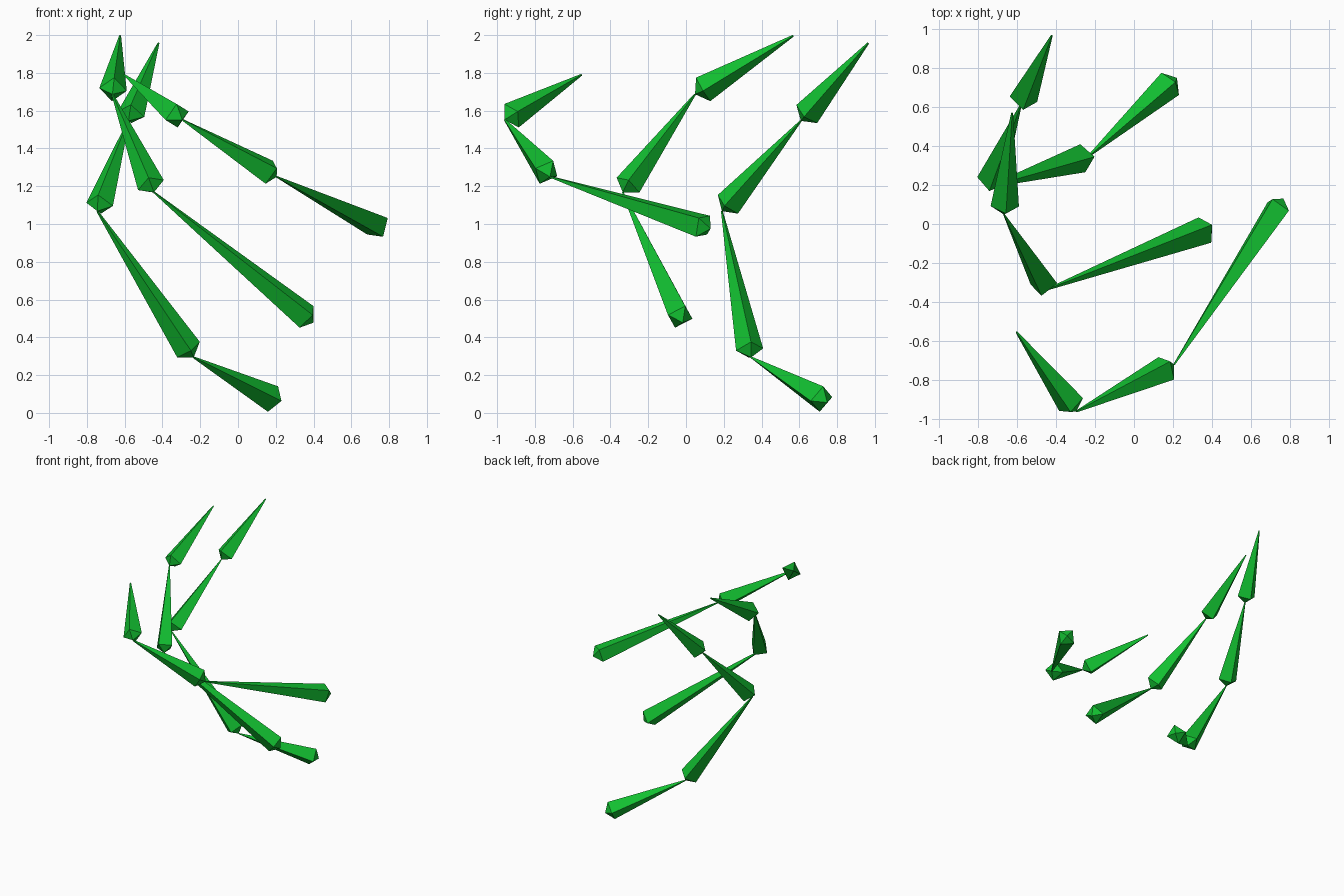
import bpy
import bmesh
from mathutils import Matrix, Vector

RING_RADIUS = 0.073   # half diagonal of the square shoulder
HEAD_HEIGHT = 0.05    # pyramid below the shoulder
TIP_RADIUS = 0.005    # tiny blunt end

default_cube = bpy.data.objects.get("Cube")
if default_cube:
    bpy.data.objects.remove(default_cube, do_unlink=True)

# single flat material
green = bpy.data.materials.new("leaf_green")
green.use_nodes = True
colour = (0.006, 0.52, 0.03, 1.0)
green.diffuse_color = colour
shader = next(n for n in green.node_tree.nodes if n.type == 'BSDF_PRINCIPLED')
shader.inputs["Base Color"].default_value = colour


def make_bone(name, head, tail, corner):
    """Four-sided spike from a pyramid head to a thin tail; corner sets its roll."""
    head, tail, corner = Vector(head), Vector(tail), Vector(corner)
    axis = (tail - head).normalized()
    side = (corner - axis * corner.dot(axis)).normalized()
    across = axis.cross(side)
    depth = (tail - head).length - HEAD_HEIGHT

    bm = bmesh.new()
    # long taper, shoulder at local z = HEAD_HEIGHT
    bmesh.ops.create_cone(
        bm, cap_ends=False, segments=4, radius1=RING_RADIUS, radius2=TIP_RADIUS,
        depth=depth, matrix=Matrix.Translation((0, 0, HEAD_HEIGHT + depth / 2)))
    rims = [e for e in bm.edges if e.is_boundary]
    shoulder = [e for e in rims if max(v.co.z for v in e.verts) < HEAD_HEIGHT + depth / 2]
    bmesh.ops.holes_fill(bm, edges=[e for e in rims if e not in shoulder], sides=4)
    # head pyramid
    apex = bm.verts.new((0, 0, 0))
    for edge in shoulder:
        bm.faces.new((*edge.verts, apex))
    bmesh.ops.recalc_face_normals(bm, faces=bm.faces[:])

    # stand the spike along its own axis
    frame = Matrix((side, across, axis)).transposed().to_4x4()
    bm.transform(Matrix.Translation(head) @ frame)
    mesh = bpy.data.meshes.new(name)
    bm.to_mesh(mesh)
    bm.free()
    mesh.materials.append(green)
    bpy.context.collection.objects.link(bpy.data.objects.new(name, mesh))


def make_chain(name, joints, corners):
    """Each bone runs from one joint to the next."""
    for i, corner in enumerate(corners):
        make_bone(f"{name}_bone_{i + 1}", joints[i], joints[i + 1], corner)


# front finger
make_chain(
    "front_finger",
    [(0.765, 0.13, 0.975), (0.205, -0.72, 1.25), (-0.295, -0.96, 1.552), (-0.602, -0.553, 1.79)],
    [(-0.35, 0.35, 0.61), (0.4, -0.56, 0.2), (0.55, 0.32, 0.22)])

# middle finger
make_chain(
    "middle_finger",
    [(0.4, -0.017, 0.478), (-0.445, -0.335, 1.168), (-0.665, 0.048, 1.687), (-0.624, 0.568, 1.997)],
    [(0.36, 0.27, 0.58), (0.64, 0.03, 0.25), (0.7, -0.05, -0.1)])

# back finger
make_chain(
    "back_finger",
    [(0.22, 0.748, 0.055), (-0.235, 0.345, 0.294), (-0.745, 0.19, 1.068),
     (-0.58, 0.608, 1.546), (-0.421, 0.965, 1.958)],
    [(0.31, 0.13, 0.65), (0.13, -0.73, -0.06), (-0.66, 0.2, 0.11), (0.71, -0.13, -0.13)])
